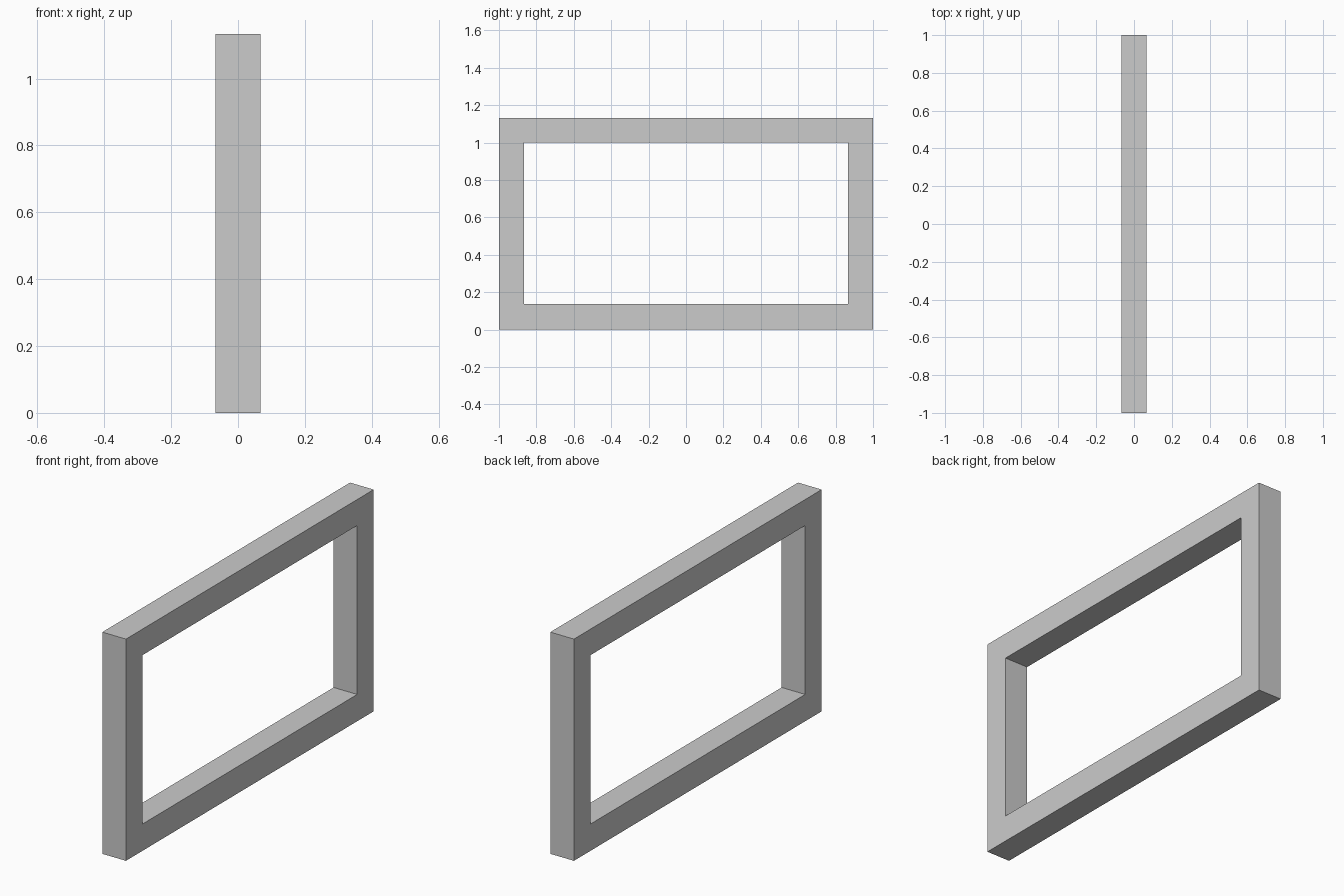
import bpy, bmesh

if "Cube" in bpy.data.objects:
    bpy.data.objects.remove(bpy.data.objects["Cube"])

HALF_X = 0.0667


def rect(half_y, z0, z1):
    return [(-half_y, z0), (half_y, z0), (half_y, z1), (-half_y, z1)]


# Rectangular frame: flat ring between outer and inner outlines, extruded along x
bm = bmesh.new()
outer = [bm.verts.new((-HALF_X, y, z)) for y, z in rect(1.0, 0.0, 1.133)]
inner = [bm.verts.new((-HALF_X, y, z)) for y, z in rect(0.867, 0.137, 1.0)]
for i in range(4):
    j = (i + 1) % 4
    bm.faces.new((outer[i], outer[j], inner[j], inner[i]))

ext = bmesh.ops.extrude_face_region(bm, geom=bm.faces[:], use_keep_orig=True)
moved = [g for g in ext["geom"] if isinstance(g, bmesh.types.BMVert)]
bmesh.ops.translate(bm, verts=moved, vec=(2 * HALF_X, 0, 0))
bmesh.ops.recalc_face_normals(bm, faces=bm.faces[:])

mesh = bpy.data.meshes.new("rectangular_frame")
bm.to_mesh(mesh)
bm.free()
bpy.context.collection.objects.link(bpy.data.objects.new("rectangular_frame", mesh))
